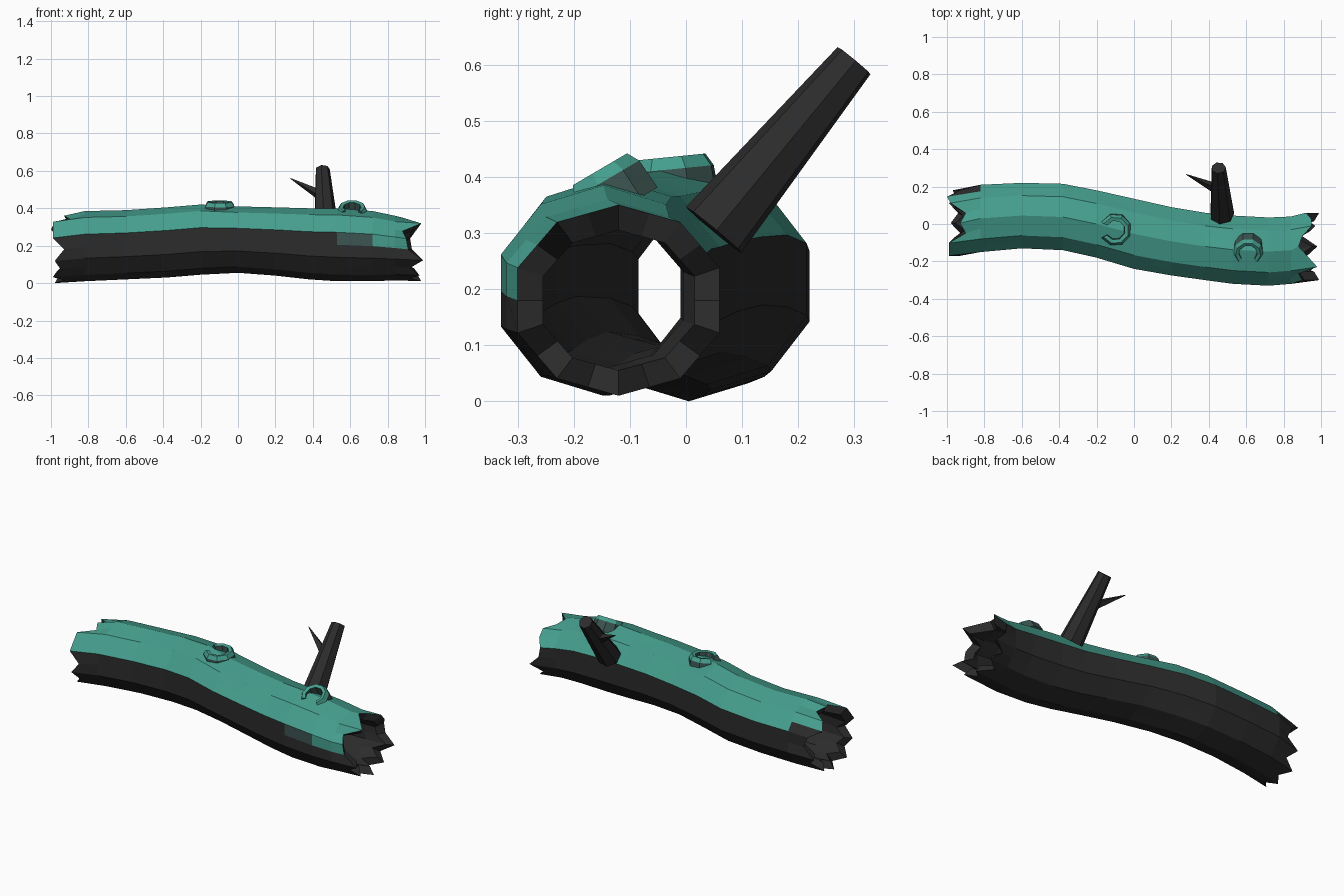
import bpy, bmesh, math
from mathutils import Vector

if "Cube" in bpy.data.objects:
    bpy.data.objects.remove(bpy.data.objects["Cube"])


def material(name, col):
    m = bpy.data.materials.new(name)
    m.diffuse_color = (*col, 1)
    m.use_nodes = True
    m.node_tree.nodes["Principled BSDF"].inputs["Base Color"].default_value = m.diffuse_color
    return m


BARK = material("dark bark", (0.025, 0.025, 0.025))
MOSS = material("teal moss", (0.060, 0.345, 0.270))
WORN = material("worn moss", (0.045, 0.090, 0.082))


def finish(name, bm):
    bmesh.ops.recalc_face_normals(bm, faces=bm.faces)
    me = bpy.data.meshes.new(name)
    bm.to_mesh(me)
    bm.free()
    for m in (BARK, MOSS, WORN):
        me.materials.append(m)
    ob = bpy.data.objects.new(name, me)
    bpy.context.collection.objects.link(ob)
    return ob


# --- hollow log: ten flat sides, each split once so the ends can splinter ---
corners = [20, 55, 90, 125, 160, 200, 235, 270, 305, 340]
section = []
for i, a in enumerate(corners):
    p, q = [Vector((math.cos(math.radians(t)) / 0.94, math.sin(math.radians(t))))
            for t in (a, corners[(i + 1) % 10])]
    section += [p, (p + q) / 2]
N = len(section)

# x, y min, y max, z min, z max
stations = [
    (-0.97, -0.17, 0.18, 0.00, 0.36), (-0.82, -0.15, 0.21, 0.01, 0.385),
    (-0.60, -0.13, 0.22, 0.02, 0.39), (-0.38, -0.14, 0.215, 0.03, 0.405),
    (-0.20, -0.18, 0.18, 0.045, 0.42), (0.00, -0.24, 0.135, 0.055, 0.41),
    (0.20, -0.275, 0.09, 0.04, 0.405), (0.38, -0.30, 0.06, 0.02, 0.40),
    (0.53, -0.32, 0.045, 0.01, 0.40), (0.72, -0.33, 0.035, 0.01, 0.385),
    (0.84, -0.32, 0.04, 0.015, 0.36), (0.96, -0.30, 0.06, 0.01, 0.35)]
left_tips = [.93, 1, .98, .90, .93, .90, .99, .99, .99, .93,
             .98, .95, .99, .93, .98, .94, .99, .92, .97, .90]
right_tips = [.92, .95, .95, .90, .88, .93, .98, .88, .90, .91,
              .99, .92, .97, .92, .98, .90, .97, .92, .99, .93]

bm = bmesh.new()


def skin(wall):
    rings = []
    for s, (x, y0, y1, z0, z1) in enumerate(stations):
        ring = []
        for k, p in enumerate(section):
            px = x
            if s == 0:
                px = -left_tips[k] + wall * 0.6
            if s == len(stations) - 1:
                px = right_tips[k] - wall * 0.6
            ring.append(bm.verts.new((px, (y0 + y1) / 2 + p.x * ((y1 - y0) / 2 - wall),
                                      (z0 + z1) / 2 + p.y * ((z1 - z0) / 2 - wall))))
        rings.append(ring)
    return rings


outer, inner = skin(0), skin(0.045)
last = len(stations) - 1
for s in range(last):
    for k in range(N):
        j = (k + 1) % N
        f = bm.faces.new((outer[s][k], outer[s][j], outer[s + 1][j], outer[s + 1][k]))
        x = stations[s][0]
        if k < 8:
            f.material_index = 1          # moss over the top
        elif k == 8 and x > 0.5:
            f.material_index = 1 if x > 0.7 else 2   # moss creeping down the front
        if s == 0 and k == 0:
            f.material_index = 0
        bm.faces.new((inner[s][j], inner[s][k], inner[s + 1][k], inner[s + 1][j]))
for s in (0, last):                       # splintered rims
    for k in range(N):
        j = (k + 1) % N
        bm.faces.new((outer[s][j], outer[s][k], inner[s][k], inner[s][j]))
finish("hollow_log", bm)


# --- tapered branch pieces ---
def taper(name, a, b, r0, r1, sides):
    a, b = Vector(a), Vector(b)
    rot = (b - a).to_track_quat('Z', 'X').to_matrix().to_4x4()
    rot.translation = (a + b) / 2
    b_m = bmesh.new()
    bmesh.ops.create_cone(b_m, cap_ends=True, segments=sides, radius1=r0, radius2=r1,
                          depth=(b - a).length, matrix=rot)
    return finish(name, b_m)


taper("branch", (0.47, 0.05, 0.305), (0.452, 0.30, 0.607), 0.066, 0.039, 7)
taper("twig", (0.45, 0.185, 0.465), (0.28, 0.265, 0.56), 0.03, 0.002, 4)


# --- broken knot collars: an open ring with a tapered wall ---
def knot(name, centre, axis, start, end, radius, height, steps=7):
    b_m = bmesh.new()
    rot = Vector(axis).to_track_quat('Z', 'Y')
    profile = [(radius, -height), (radius * 0.95, height * 0.45), (radius * 0.8, height),
               (radius * 0.58, height * 0.9), (radius * 0.5, -height)]
    rings = []
    for i in range(steps + 1):
        t = math.radians(start + (end - start) * i / steps)
        rings.append([b_m.verts.new(Vector(centre) + rot @ Vector(
            (r * math.cos(t), r * math.sin(t), z))) for r, z in profile])
    n = len(profile)
    for a, b in zip(rings, rings[1:]):
        for k in range(n):
            j = (k + 1) % n
            f = b_m.faces.new((a[k], a[j], b[j], b[k]))
            f.material_index = 1 if k in (1, 2) else 2
    for r in (rings[0], rings[-1]):
        b_m.faces.new(r).material_index = 2
    return finish(name, b_m)


knot("middle_knot", (-0.10, -0.03, 0.395), (0, -0.1, 1), -150, 150, 0.09, 0.04)
knot("end_knot", (0.61, -0.14, 0.375), (0, -0.5, 0.85), -45, 225, 0.085, 0.04)
